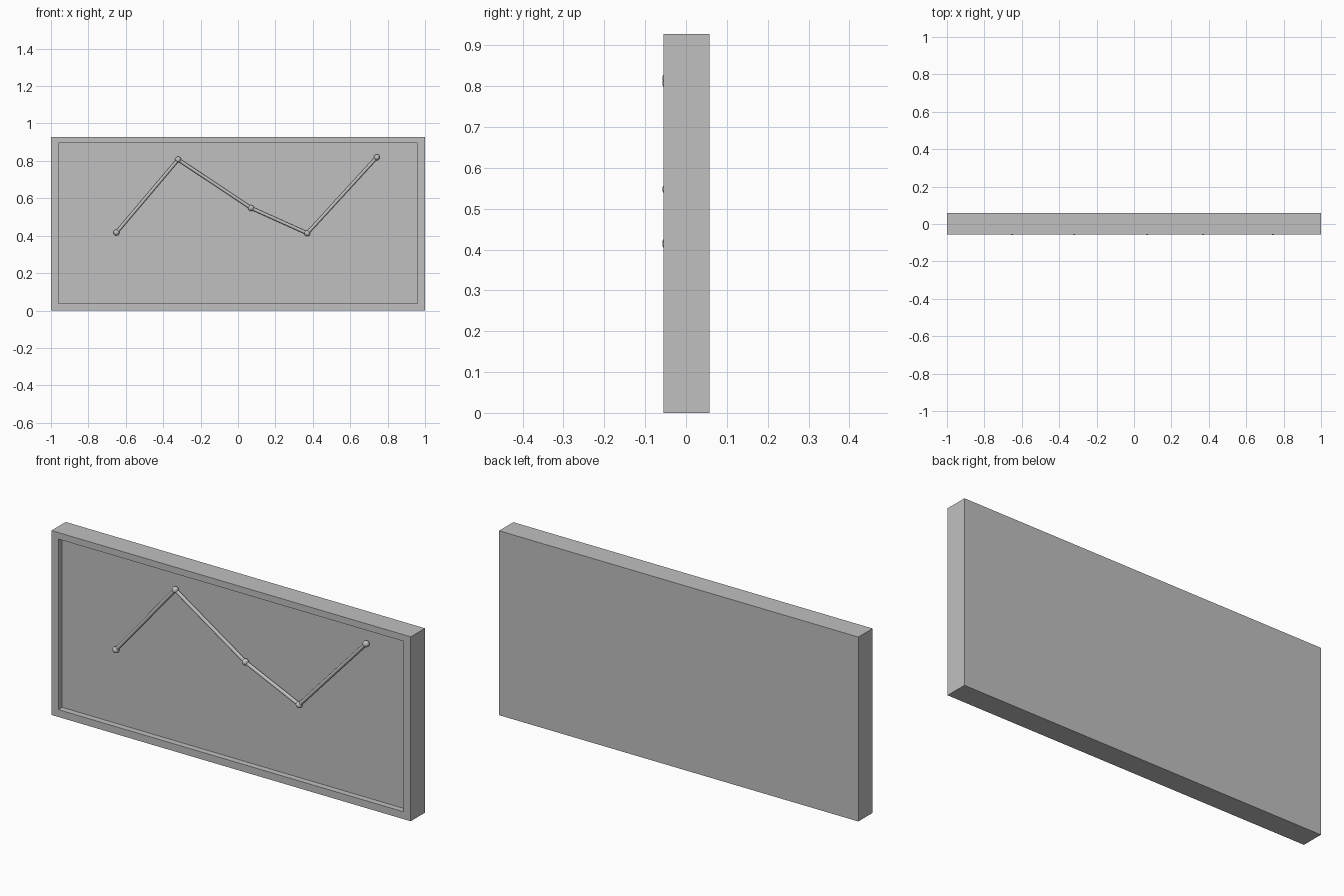
import bpy, bmesh
from mathutils import Vector

cube = bpy.data.objects.get("Cube")
if cube:
    bpy.data.objects.remove(cube, do_unlink=True)

grey = bpy.data.materials.new("light_grey")
grey.use_nodes = True
grey.diffuse_color = (0.53, 0.53, 0.53, 1)
grey.node_tree.nodes["Principled BSDF"].inputs["Base Color"].default_value = grey.diffuse_color

WIDTH, HEIGHT = 2.0, 0.928
FRONT, BACK = -0.055, 0.058
FLOOR = -0.025
BEAD_R, ROD_R = 0.016, 0.009
BEAD_Y = -0.042


def add_object(name, bm, smooth=False):
    mesh = bpy.data.meshes.new(name)
    for f in bm.faces:
        f.smooth = smooth and len(f.verts) <= 4
    bm.to_mesh(mesh)
    bm.free()
    mesh.materials.append(grey)
    obj = bpy.data.objects.new(name, mesh)
    bpy.context.collection.objects.link(obj)
    return obj


# Board with a shallow rectangular recess in the front
bm = bmesh.new()
bmesh.ops.create_cube(bm, size=1)
bmesh.ops.scale(bm, vec=(WIDTH, BACK - FRONT, HEIGHT), verts=bm.verts)
bmesh.ops.translate(bm, vec=(0, (FRONT + BACK) / 2, HEIGHT / 2), verts=bm.verts)
bm.normal_update()
panel = min(bm.faces, key=lambda f: f.calc_center_median().y)
bmesh.ops.inset_region(bm, faces=[panel], thickness=0.038, use_even_offset=True)
for v in panel.verts:
    v.co.x = 0.959 if v.co.x > 0 else -0.961
    v.co.z = 0.895 if v.co.z > HEIGHT / 2 else 0.037
recess = bmesh.ops.extrude_discrete_faces(bm, faces=[panel])["faces"][0]
for v in recess.verts:
    v.co.y = FLOOR
bmesh.ops.recalc_face_normals(bm, faces=bm.faces)
add_object("framed_board", bm)

# Graph points from left to right of the front
points = [Vector((x, BEAD_Y, z)) for x, z in (
    (-0.65, 0.417), (-0.32, 0.807), (0.07, 0.548), (0.37, 0.413), (0.742, 0.819))]

# Round beads at the points
for i, p in enumerate(points):
    bm = bmesh.new()
    bmesh.ops.create_uvsphere(bm, u_segments=24, v_segments=16, radius=BEAD_R)
    bmesh.ops.translate(bm, vec=p, verts=bm.verts)
    add_object(f"graph_bead_{i + 1}", bm, smooth=True)

# Thin rods joining neighbouring beads
for i, (a, b) in enumerate(zip(points, points[1:])):
    bm = bmesh.new()
    bmesh.ops.create_cone(bm, cap_ends=True, segments=20, radius1=ROD_R,
                          radius2=ROD_R, depth=(b - a).length)
    rod = add_object(f"graph_rod_{i + 1}", bm, smooth=True)
    rod.location = (a + b) / 2
    rod.rotation_euler = (b - a).to_track_quat('Z', 'Y').to_euler()
